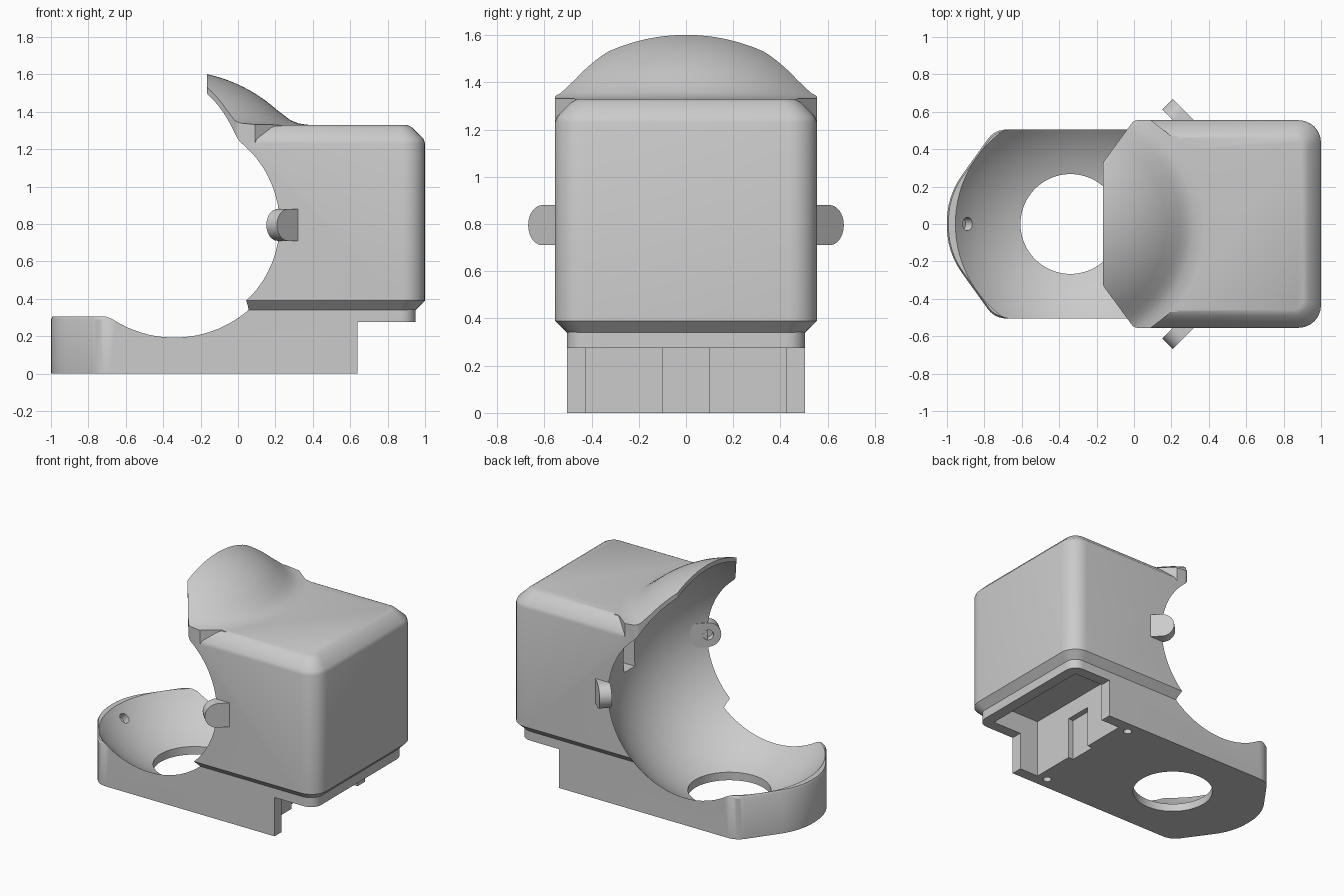
import bpy, bmesh, math
from mathutils import Vector, Matrix

if "Cube" in bpy.data.objects:
    bpy.data.objects.remove(bpy.data.objects["Cube"])

grey = bpy.data.materials.new("light_grey")
grey.diffuse_color = (0.6, 0.6, 0.6, 1)
grey.use_nodes = True
grey.node_tree.nodes["Principled BSDF"].inputs["Base Color"].default_value = grey.diffuse_color
CENTRE = Vector((-0.34, 0, 0.8))   # centre of the round cavity


def make(name, bm):
    bmesh.ops.recalc_face_normals(bm, faces=bm.faces)
    me = bpy.data.meshes.new(name)
    bm.to_mesh(me)
    bm.free()
    me.materials.append(grey)
    ob = bpy.data.objects.new(name, me)
    bpy.context.collection.objects.link(ob)
    return ob


def outline(half, seg=6):
    """Half outline (x, y, corner radius) from left to right, mirrored in y, corners rounded."""
    pts = half + [(x, -y, r) for x, y, r in reversed(half)]
    out = []
    for i, (x, y, r) in enumerate(pts):
        p = Vector((x, y))
        a = (Vector(pts[i - 1][:2]) - p).normalized()
        b = (Vector(pts[(i + 1) % len(pts)][:2]) - p).normalized()
        if r == 0:
            out.append(p)
            continue
        ang = a.angle(b) / 2
        c = p + (a + b).normalized() * (r / math.sin(ang))
        s, e = p + a * (r / math.tan(ang)) - c, p + b * (r / math.tan(ang)) - c
        turn = math.pi - 2 * ang
        for k in range(seg + 1):
            t = k / seg
            v = s * math.sin((1 - t) * turn) + e * math.sin(t * turn)
            out.append(c + v.normalized() * r)
    return out


def loft(name, rings):
    """Closed solid through (z, outline) rings."""
    bm = bmesh.new()
    loops = [[bm.verts.new((p.x, p.y, z)) for p in ring] for z, ring in rings]
    n = len(loops[0])
    for lo, hi in zip(loops, loops[1:]):
        for i in range(n):
            bm.faces.new((lo[i], lo[(i + 1) % n], hi[(i + 1) % n], hi[i]))
    bm.faces.new(loops[0][::-1])
    bm.faces.new(loops[-1])
    return make(name, bm)


def block(name, x0, x1, y0, y1, z0, z1):
    bm = bmesh.new()
    bmesh.ops.create_cube(bm, size=1, matrix=Matrix.Translation(
        ((x0 + x1) / 2, (y0 + y1) / 2, (z0 + z1) / 2)) @ Matrix.Diagonal((x1 - x0, y1 - y0, z1 - z0, 1)))
    return make(name, bm)


def cylinder(name, centre, axis, r, depth, seg=32):
    bm = bmesh.new()
    rot = Vector(axis).to_track_quat('Z', 'Y').to_matrix().to_4x4()
    bmesh.ops.create_cone(bm, cap_ends=True, segments=seg, radius1=r, radius2=r, depth=depth,
                          matrix=Matrix.Translation(centre) @ rot)
    return make(name, bm)


def boolean(ob, tool, op):
    m = ob.modifiers.new(op, 'BOOLEAN')
    m.operation, m.solver, m.object = op, 'EXACT', tool
    bpy.context.view_layer.objects.active = ob
    bpy.ops.object.modifier_apply(modifier=m.name)
    bpy.data.objects.remove(tool)


# Upper housing: rounded box with chamfered top and bottom
def housing_ring(d):
    r = 0.12 - 0.7 * d
    return outline([(-0.165 + d, 0.33 - d / 2, 0.03), (0.0 + d / 2, 0.555 - d, 0.04), (1 - d, 0.555 - d, r)])


body = loft("housing", [(0.34, housing_ring(0.05)), (0.39, housing_ring(0)), (1.23, housing_ring(0)),
                        (1.255, housing_ring(0.008)), (1.315, housing_ring(0.068)),
                        (1.33, housing_ring(0.095))])

# Hood: lathed dome flaring into the housing top, trimmed to its plan
profile = [(0.82 * math.sin(a), 0.8 + 0.82 * math.cos(a)) for a in [math.radians(3 * k) for k in range(1, 15)]]
profile += [(0.585, 1.382), (0.62, 1.355), (0.66, 1.339), (0.70, 1.332), (0.74, 1.328), (0.74, 1.0)]
bm = bmesh.new()
N = 96
rings = [[bm.verts.new((CENTRE.x + r * math.cos(2 * math.pi * k / N), r * math.sin(2 * math.pi * k / N), z))
          for k in range(N)] for r, z in profile]
for a, b in zip(rings, rings[1:]):
    for k in range(N):
        bm.faces.new((a[k], a[(k + 1) % N], b[(k + 1) % N], b[k]))
bm.faces.new(rings[0])
bm.faces.new(rings[-1])
hood = make("hood", bm)
plan = outline([(-0.165, 0.33, 0.03), (0, 0.555, 0.04), (0.09, 0.555, 0), (0.2, 0.47, 0), (0.5, 0.47, 0)])
boolean(hood, loft("hood_plan", [(1.1, plan), (1.8, plan)]), 'INTERSECT')
boolean(body, hood, 'UNION')

# Base tray, raised step and neck plate
tray = outline([(-1, 0.15, 0.42), (-0.745, 0.505, 0.12), (0.64, 0.505, 0)])
boolean(body, loft("tray", [(0, tray), (0.29, tray),
                            (0.305, [Vector((p.x * 0.988 - 0.004, p.y * 0.985)) if p.x < -0.6 else p for p in tray])]),
        'UNION')
neck = outline([(-0.2, 0.505, 0), (0.95, 0.505, 0.08)])
boolean(body, loft("neck", [(0.275, neck), (0.36, neck)]), 'UNION')

# Round cavity and floor opening
bm = bmesh.new()
bmesh.ops.create_uvsphere(bm, u_segments=96, v_segments=48, radius=0.79, matrix=Matrix.Translation(CENTRE))
boolean(body, make("cavity", bm), 'DIFFERENCE')
boolean(body, cylinder("floor_opening", (-0.34, 0, 0.05), (0, 0, 1), 0.267, 0.4, 64), 'DIFFERENCE')

# Rear recess under the neck, with a central groove
boolean(body, block("recess", 0.49, 0.87, -0.425, 0.425, -0.1, 0.42), 'DIFFERENCE')
boolean(body, block("groove", 0.45, 0.6, -0.1, 0.1, -0.1, 0.30), 'DIFFERENCE')

# Slot in the cavity wall, locating hole and screw holes
boolean(body, block("slot", 0.35, 0.56, -0.06, 0.06, 0.70, 0.92), 'DIFFERENCE')
boolean(body, cylinder("locating_hole", (-0.89, 0, 0.235), (-0.7, 0, -0.7), 0.036, 0.1, 20), 'DIFFERENCE')
for s in (-1, 1):
    boolean(body, cylinder("screw_hole", (0.41, s * 0.42, 0), (0, 0, 1), 0.028, 0.3, 20), 'DIFFERENCE')

# Angled side lugs with rounded ends and a cross hole
lugs = []
for s, side in ((-1, "front"), (1, "back")):
    d, n = Vector((-0.7071, s * 0.7071, 0)), Vector((0.7071, s * 0.7071, 0))
    c = Vector((0.24, s * 0.58, 0.795))
    bm = bmesh.new()
    shape = [(0.085 * math.cos(a), 0.085 * math.sin(a)) for a in
             [math.pi * (k / 20 - 0.5) for k in range(21)]] + [(-0.12, 0.085), (-0.12, -0.085)]
    sides = [[bm.verts.new(c + d * u + Vector((0, 0, v)) + n * t) for u, v in shape] for t in (-0.04, 0.04)]
    m = len(shape)
    for i in range(m):
        bm.faces.new((sides[0][i], sides[0][(i + 1) % m], sides[1][(i + 1) % m], sides[1][i]))
    bm.faces.new(sides[0])
    bm.faces.new(sides[1][::-1])
    lug = make(side + "_lug", bm)
    boolean(lug, cylinder("lug_hole", c - n * 0.04, n, 0.035, 0.08, 20), 'DIFFERENCE')
    lugs.append(lug)

# Smooth curved faces, keep sharp edges
for ob in [body] + lugs:
    bpy.ops.object.select_all(action='DESELECT')
    ob.select_set(True)
    bpy.context.view_layer.objects.active = ob
    bpy.ops.object.shade_smooth_by_angle(angle=math.radians(30))
